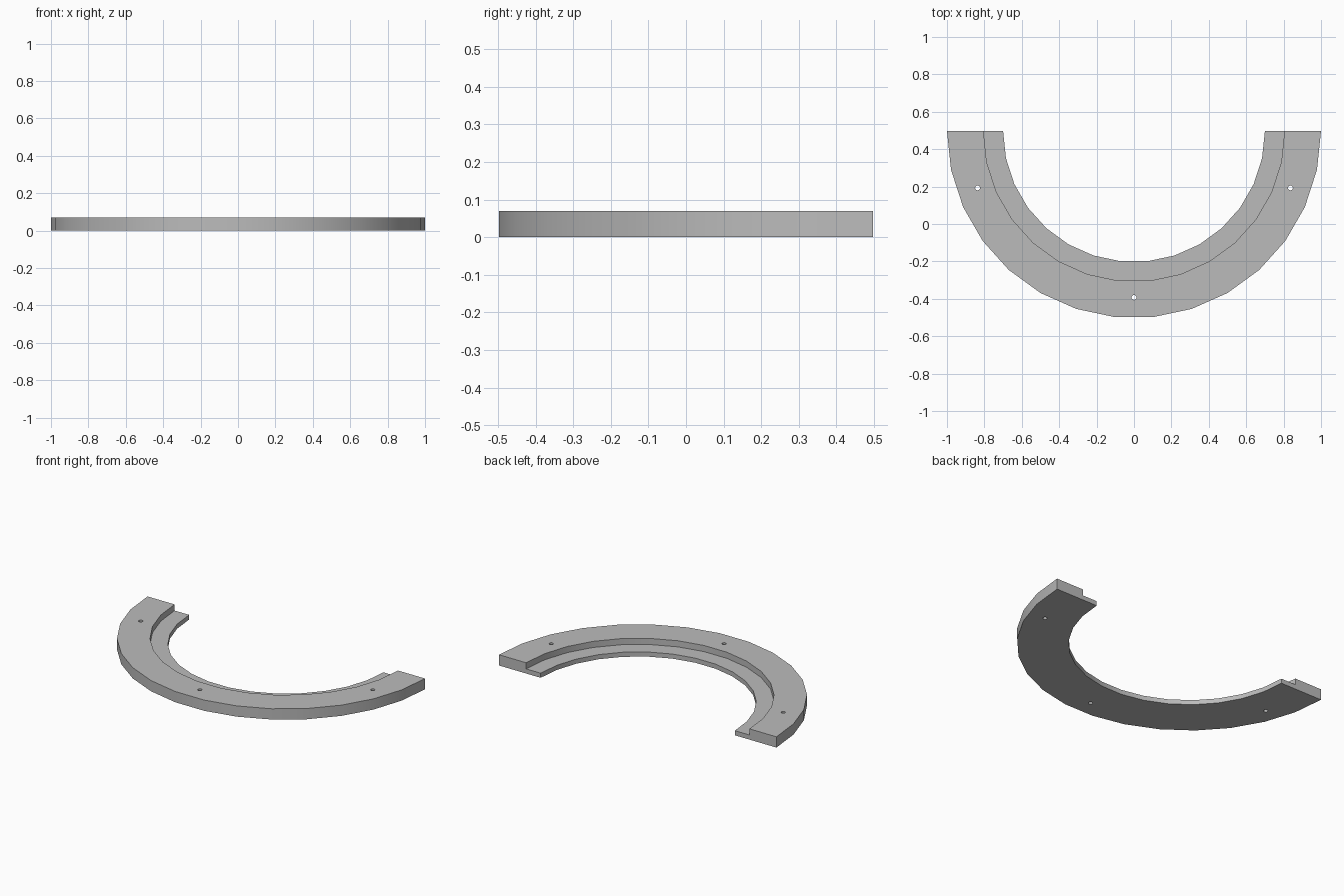
import bpy, bmesh
from math import radians, cos, sin, pi

cube = bpy.data.objects.get("Cube")
if cube:
    bpy.data.objects.remove(cube, do_unlink=True)

R_OUT, R_STEP, R_IN = 1.0, 0.805, 0.7
HEIGHT, LEDGE = 0.07, 0.03
SEGMENTS = 15
CENTRE_Y = cos(pi / SEGMENTS / 2) / 2
HOLE_RING, HOLE_R = 0.89, 0.013

grey = bpy.data.materials.new("plain grey")
grey.use_nodes = True
colour = (0.5, 0.5, 0.5, 1)
grey.diffuse_color = colour
grey.node_tree.nodes["Principled BSDF"].inputs["Base Color"].default_value = colour


def add_object(name, bm):
    bmesh.ops.recalc_face_normals(bm, faces=bm.faces)
    mesh = bpy.data.meshes.new(name)
    bm.to_mesh(mesh)
    bm.free()
    mesh.materials.append(grey)
    obj = bpy.data.objects.new(name, mesh)
    bpy.context.collection.objects.link(obj)
    return obj


# Half ring: stepped section swept through a half turn, then capped
bm = bmesh.new()
section = [(R_IN, 0), (R_OUT, 0), (R_OUT, HEIGHT), (R_STEP, HEIGHT),
           (R_STEP, LEDGE), (R_IN, LEDGE)]
verts = [bm.verts.new((-r, CENTRE_Y, z)) for r, z in section]
edges = [bm.edges.new((verts[i - 1], v)) for i, v in enumerate(verts)]
end = bmesh.ops.spin(bm, geom=verts + edges, cent=(0, CENTRE_Y, 0), axis=(0, 0, 1),
                     angle=pi, steps=SEGMENTS, use_duplicate=False)
bmesh.ops.holes_fill(bm, edges=[e for e in bm.edges if e.is_boundary], sides=0)
ring = add_object("stepped_half_ring", bm)

# Screw holes: three drills through the thick rim
bm = bmesh.new()
for degrees in (200, 270, 340):
    a = radians(degrees)
    made = bmesh.ops.create_cone(bm, cap_ends=True, segments=16, radius1=HOLE_R,
                                 radius2=HOLE_R, depth=HEIGHT * 2)
    bmesh.ops.translate(bm, verts=made["verts"],
                        vec=(HOLE_RING * cos(a), CENTRE_Y + HOLE_RING * sin(a), HEIGHT / 2))
drills = add_object("hole_cutter", bm)
drills.hide_render = True

cut = ring.modifiers.new("screw holes", "BOOLEAN")
cut.operation = "DIFFERENCE"
cut.solver = "EXACT"
cut.object = drills
bpy.ops.object.select_all(action="DESELECT")
ring.select_set(True)
bpy.context.view_layer.objects.active = ring
bpy.ops.object.modifier_apply(modifier=cut.name)
bpy.data.objects.remove(drills, do_unlink=True)

# Smooth curved walls, sharp rims
bpy.ops.object.shade_smooth_by_angle(angle=radians(30))
